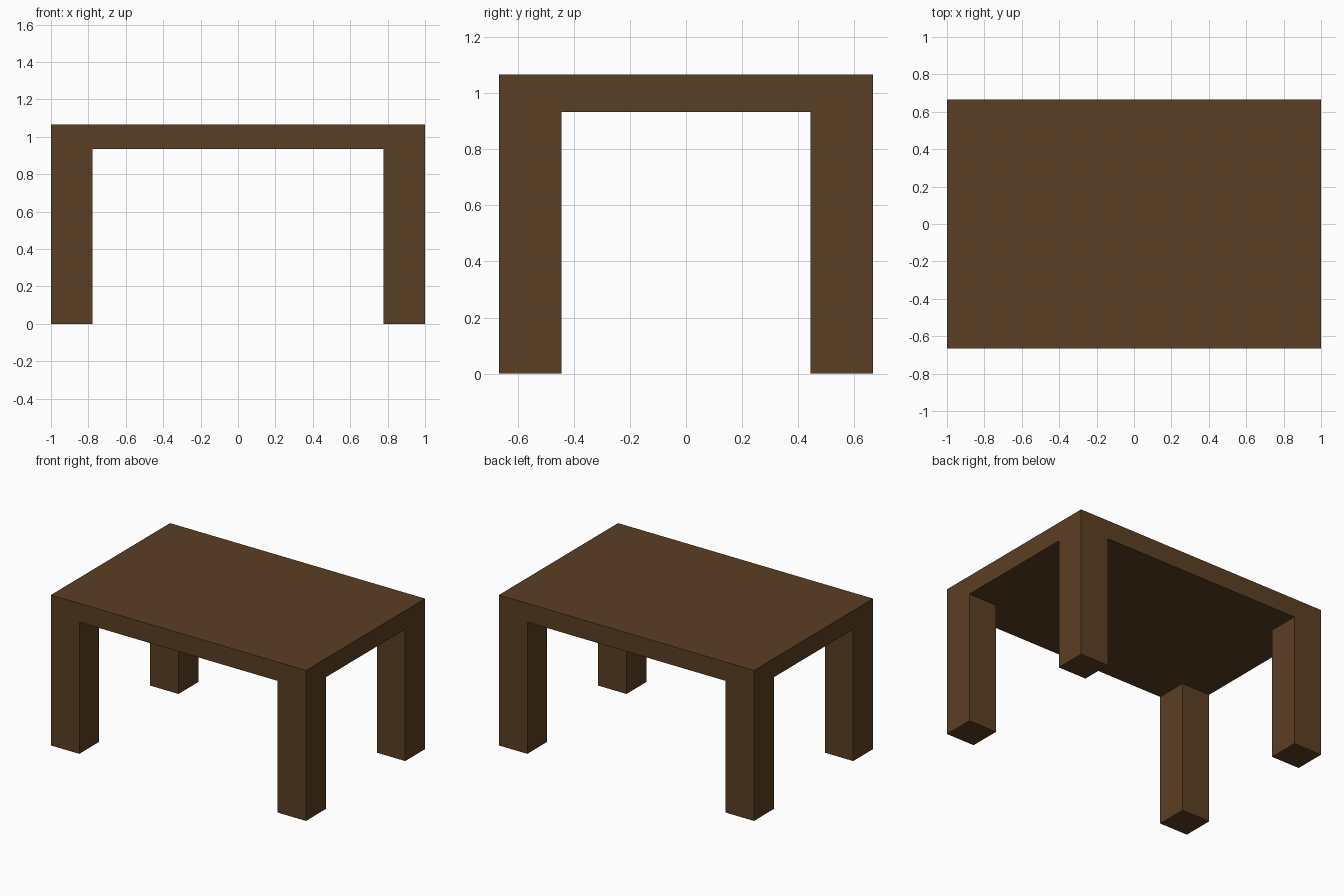
import bpy

if "Cube" in bpy.data.objects:
    bpy.data.objects.remove(bpy.data.objects["Cube"])

W, D, H = 2.0, 1.3333, 1.0667   # overall size
TOP = 0.1333                    # tabletop thickness
LEG = 0.2222                    # square leg width

wood = bpy.data.materials.new("dark_wood")
wood.diffuse_color = (0.105, 0.049, 0.017, 1.0)
wood.use_nodes = True
wood.node_tree.nodes["Principled BSDF"].inputs["Base Color"].default_value = wood.diffuse_color


def box(name, size, centre):
    bpy.ops.mesh.primitive_cube_add(size=1, location=centre)
    obj = bpy.context.object
    obj.name = name
    obj.scale = size
    bpy.ops.object.transform_apply(location=False, rotation=False, scale=True)
    obj.data.materials.append(wood)
    return obj


# Tabletop slab
box("tabletop", (W, D, TOP), (0, 0, H - TOP / 2))

# Four legs flush with the corners
leg_height = H - TOP
for sx, side in ((-1, "left"), (1, "right")):
    for sy, end in ((-1, "front"), (1, "back")):
        box(f"{end}_{side}_leg", (LEG, LEG, leg_height),
            (sx * (W - LEG) / 2, sy * (D - LEG) / 2, leg_height / 2))
